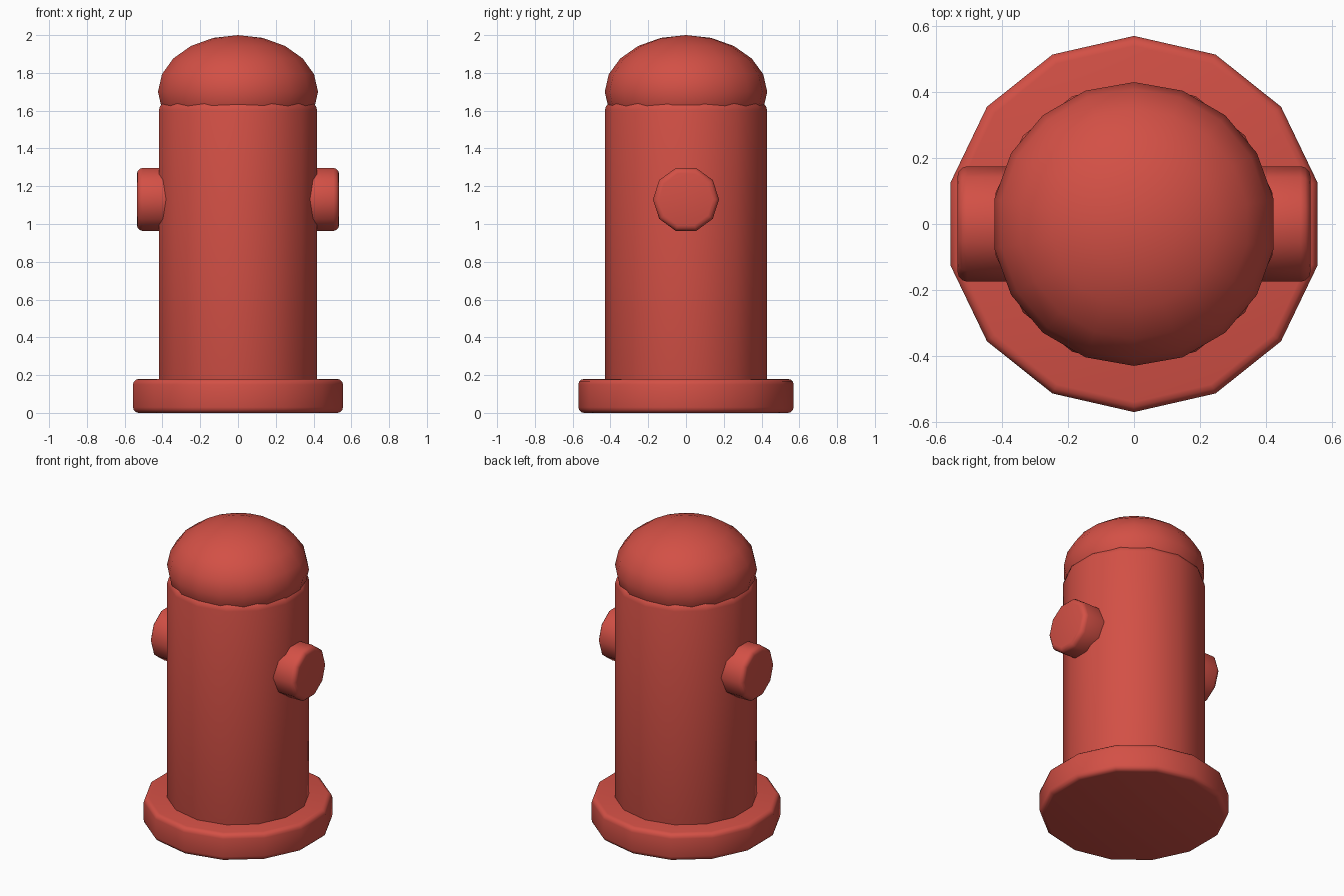
import bpy
from math import radians

if "Cube" in bpy.data.objects:
    bpy.data.objects.remove(bpy.data.objects["Cube"])

red = bpy.data.materials.new("hydrant_red")
red.diffuse_color = (0.65, 0.08, 0.06, 1)
red.use_nodes = True
red.node_tree.nodes["Principled BSDF"].inputs["Base Color"].default_value = red.diffuse_color


def finish(name, bevel=0):
    ob = bpy.context.object
    ob.name = name
    ob.data.materials.append(red)
    bpy.ops.object.transform_apply(location=False, rotation=True, scale=True)
    if bevel:
        mod = ob.modifiers.new("rounded_rim", 'BEVEL')
        mod.width = bevel
        mod.segments = 3
        mod.limit_method = 'ANGLE'
        mod.angle_limit = radians(60)
        bpy.ops.object.modifier_apply(modifier=mod.name)
    bpy.ops.object.shade_smooth_by_angle(angle=radians(40))
    return ob


def cylinder(name, sides, radius, depth, location, bevel, rotation=(0, 0, 0)):
    bpy.ops.mesh.primitive_cylinder_add(vertices=sides, radius=radius, depth=depth,
                                        location=location, rotation=rotation)
    return finish(name, bevel)


# Foot flange and barrel
cylinder("base_flange", 14, 0.57, 0.18, (0, 0, 0.09), 0.03)
cylinder("barrel", 14, 0.43, 1.53, (0, 0, 0.885), 0.05)

# Domed cap, a flattened sphere sunk into the barrel
bpy.ops.mesh.primitive_uv_sphere_add(segments=18, ring_count=10, radius=1,
                                     location=(0, 0, 1.7), scale=(0.43, 0.43, 0.3))
finish("dome_cap")

# Side outlets
for side, name in ((1, "right_outlet"), (-1, "left_outlet")):
    cylinder(name, 10, 0.175, 0.22, (side * 0.425, 0, 1.13), 0.03,
             (0, radians(90) * side, 0))
